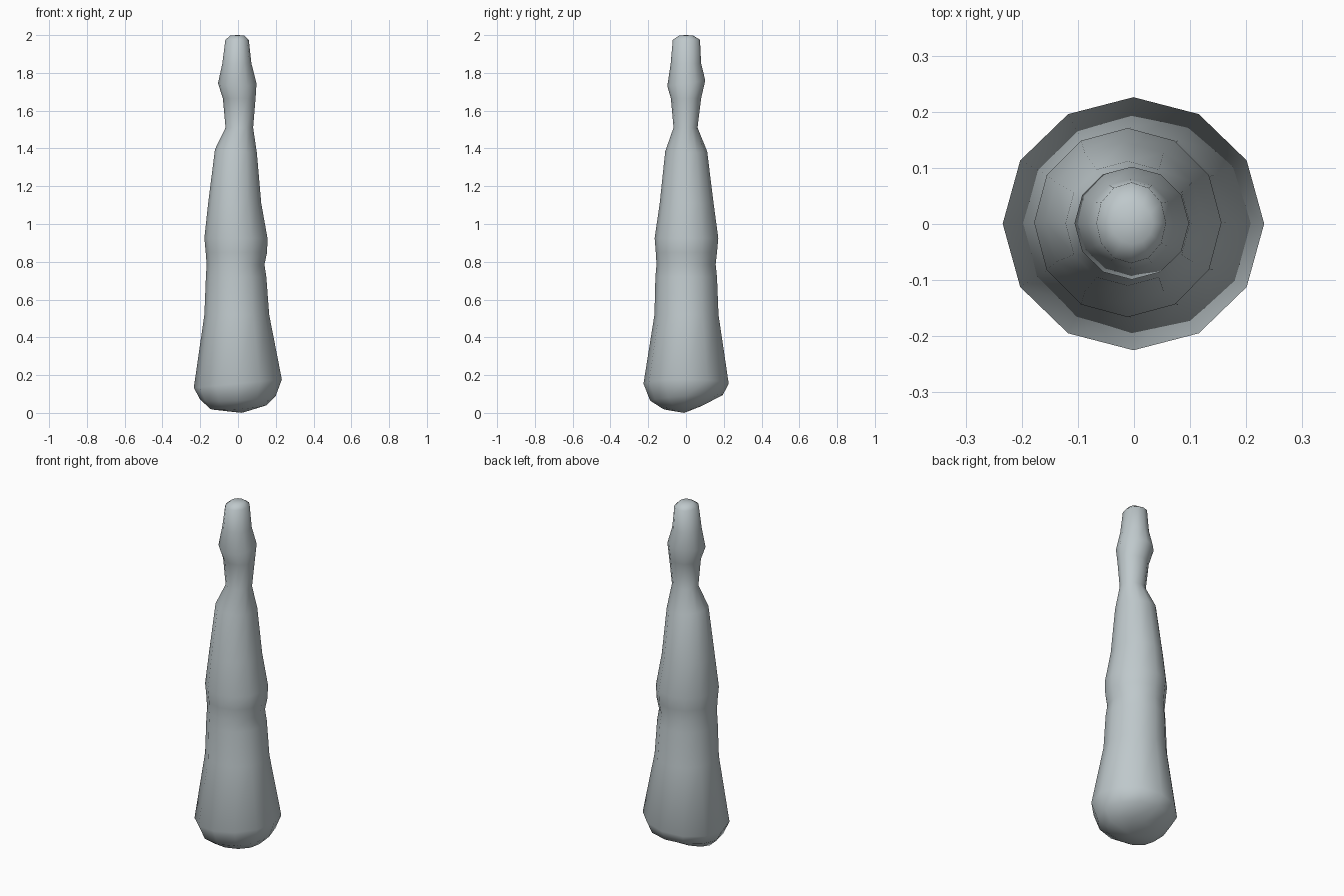
import bpy, bmesh, math

SIDES = 12
# cross-sections: z, x min, x max, y min, y max, z tilt towards +x, z tilt towards +y
RINGS = [
    (0.030, -0.145, 0.150, -0.120, 0.090, 0.010, 0.010),
    (0.080, -0.200, 0.200, -0.190, 0.195, 0.010, 0.015),
    (0.155, -0.234, 0.232, -0.225, 0.226, 0.022, 0.000),
    (0.520, -0.178, 0.165, -0.167, 0.172, 0.0, 0.0),
    (0.720, -0.170, 0.150, -0.162, 0.164, 0.0, 0.0),
    (0.785, -0.166, 0.140, -0.156, 0.157, 0.0, 0.0),
    (0.850, -0.171, 0.154, -0.160, 0.164, 0.0, 0.0),
    (0.925, -0.178, 0.156, -0.166, 0.171, 0.0, 0.0),
    (1.110, -0.158, 0.123, -0.139, 0.146, 0.0, 0.0),
    (1.385, -0.122, 0.100, -0.110, 0.112, -0.010, 0.0),
    (1.510, -0.066, 0.080, -0.066, 0.061, 0.0, 0.0),
    (1.665, -0.080, 0.093, -0.080, 0.080, 0.0, 0.0),
    (1.745, -0.106, 0.098, -0.099, 0.102, 0.0, 0.015),
    (1.850, -0.083, 0.071, -0.081, 0.080, 0.0, 0.0),
    (1.975, -0.067, 0.057, -0.070, 0.074, 0.0, 0.0),
    (1.998, -0.040, 0.034, -0.036, 0.038, 0.0, 0.0),
]

grey = bpy.data.materials.new("pale grey")
grey.diffuse_color = (0.52, 0.58, 0.60, 1)

# bottle-like body, lofted through the rings and closed by a pole at each end
bm = bmesh.new()
loops = []
for z, x0, x1, y0, y1, tx, ty in RINGS:
    loop = []
    for i in range(SIDES):
        a = 2 * math.pi * i / SIDES
        c, s = math.cos(a), math.sin(a)
        loop.append(bm.verts.new(((x0 + x1) / 2 + (x1 - x0) / 2 * c,
                                  (y0 + y1) / 2 + (y1 - y0) / 2 * s,
                                  z + tx * c + ty * s)))
    loops.append(loop)
bottom = bm.verts.new((0.02, -0.01, 0.0))
top = bm.verts.new((-0.003, 0.0, 2.0))
for i in range(SIDES):
    j = (i + 1) % SIDES
    for lo, hi in zip(loops, loops[1:]):
        bm.faces.new((lo[i], lo[j], hi[j], hi[i]))
    bm.faces.new((loops[0][j], loops[0][i], bottom))
    bm.faces.new((loops[-1][i], loops[-1][j], top))
bmesh.ops.recalc_face_normals(bm, faces=bm.faces)
for f in bm.faces:
    f.smooth = True
mesh = bpy.data.meshes.new("body")
bm.to_mesh(mesh)
bm.free()
mesh.materials.append(grey)
bpy.context.collection.objects.link(bpy.data.objects.new("body", mesh))
